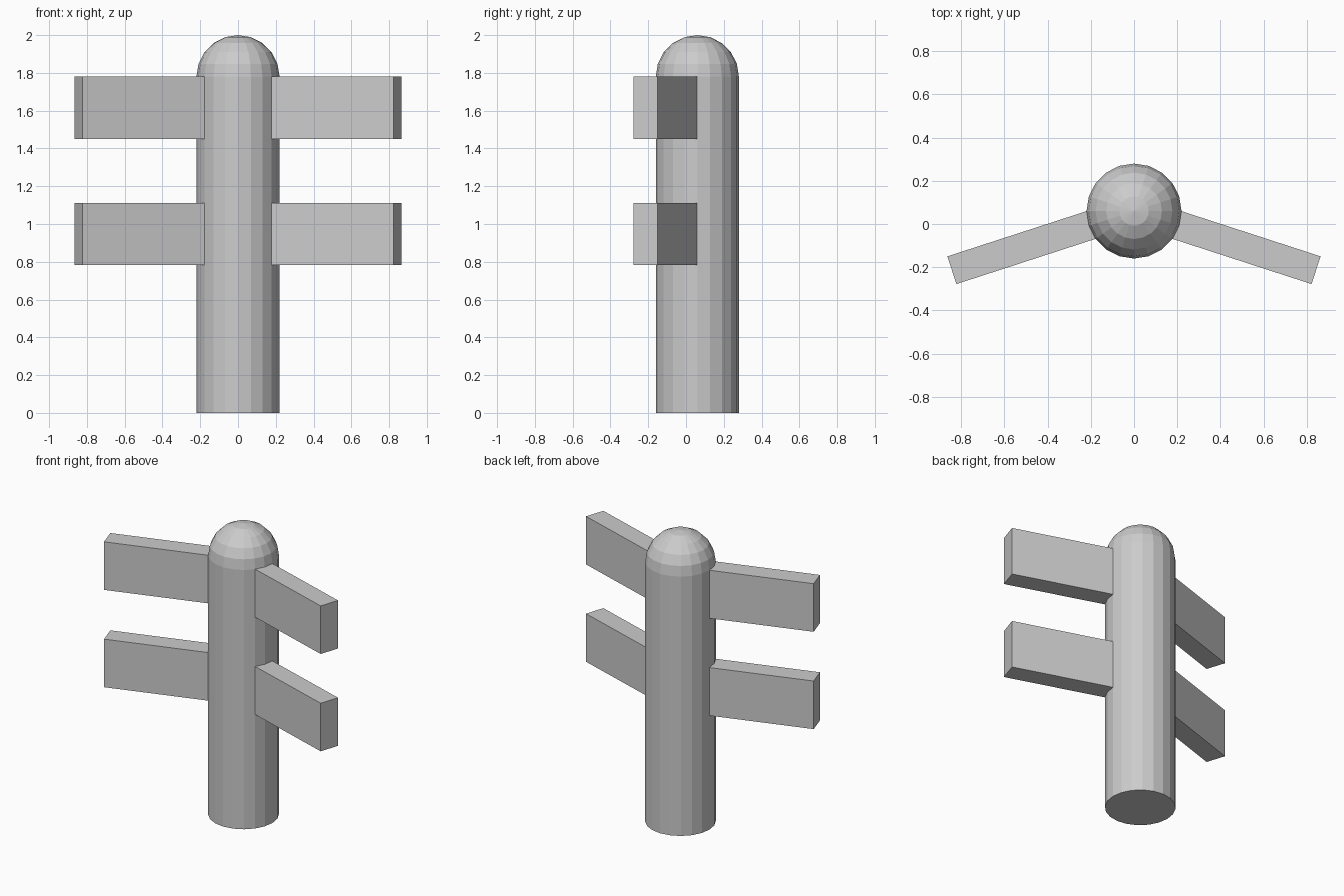
import bpy, bmesh
from math import sin, cos, pi, radians
from mathutils import Matrix, Vector

if "Cube" in bpy.data.objects:
    bpy.data.objects.remove(bpy.data.objects["Cube"])

SIDES, R, POST_Y, SHOULDER = 20, 0.22, 0.06, 1.78


def add_object(name, bm):
    bmesh.ops.recalc_face_normals(bm, faces=bm.faces[:])
    mesh = bpy.data.meshes.new(name)
    bm.to_mesh(mesh)
    bm.free()
    obj = bpy.data.objects.new(name, mesh)
    bpy.context.collection.objects.link(obj)
    return obj


# Post: round shaft with a hemispherical top, one closed shell
bm = bmesh.new()
profile = [(R, 0.0)] + [(R * cos(i * pi / 10), SHOULDER + R * sin(i * pi / 10)) for i in range(5)]
rings = [[bm.verts.new((r * cos(2 * pi * k / SIDES), POST_Y + r * sin(2 * pi * k / SIDES), z))
          for k in range(SIDES)] for r, z in profile]
for low, high in zip(rings, rings[1:]):
    for k in range(SIDES):
        n = (k + 1) % SIDES
        bm.faces.new((low[k], low[n], high[n], high[k]))
bm.faces.new(rings[0][::-1])
tip = bm.verts.new((0, POST_Y, SHOULDER + R))
for k in range(SIDES):
    bm.faces.new((rings[-1][k], rings[-1][(k + 1) % SIDES], tip))
add_object("post", bm)


# Boards: two pairs swept 18 degrees forward, inner ends buried in the post
def board(name, side, z):
    inner, outer, thick, height = 0.1, 0.887, 0.135, 0.33
    bm = bmesh.new()
    bmesh.ops.create_cube(bm, size=1)
    bmesh.ops.scale(bm, vec=Vector((outer - inner, thick, height)), verts=bm.verts)
    bmesh.ops.translate(bm, vec=Vector((side * (inner + outer) / 2, 0, 0)), verts=bm.verts)
    bmesh.ops.rotate(bm, matrix=Matrix.Rotation(radians(-18 * side), 3, 'Z'), verts=bm.verts)
    bmesh.ops.translate(bm, vec=Vector((0, POST_Y, z)), verts=bm.verts)
    add_object(name, bm)


for level, z in (("lower", 0.947), ("upper", 1.615)):
    for label, side in (("left", -1), ("right", 1)):
        board(f"{level}_{label}_board", side, z)
